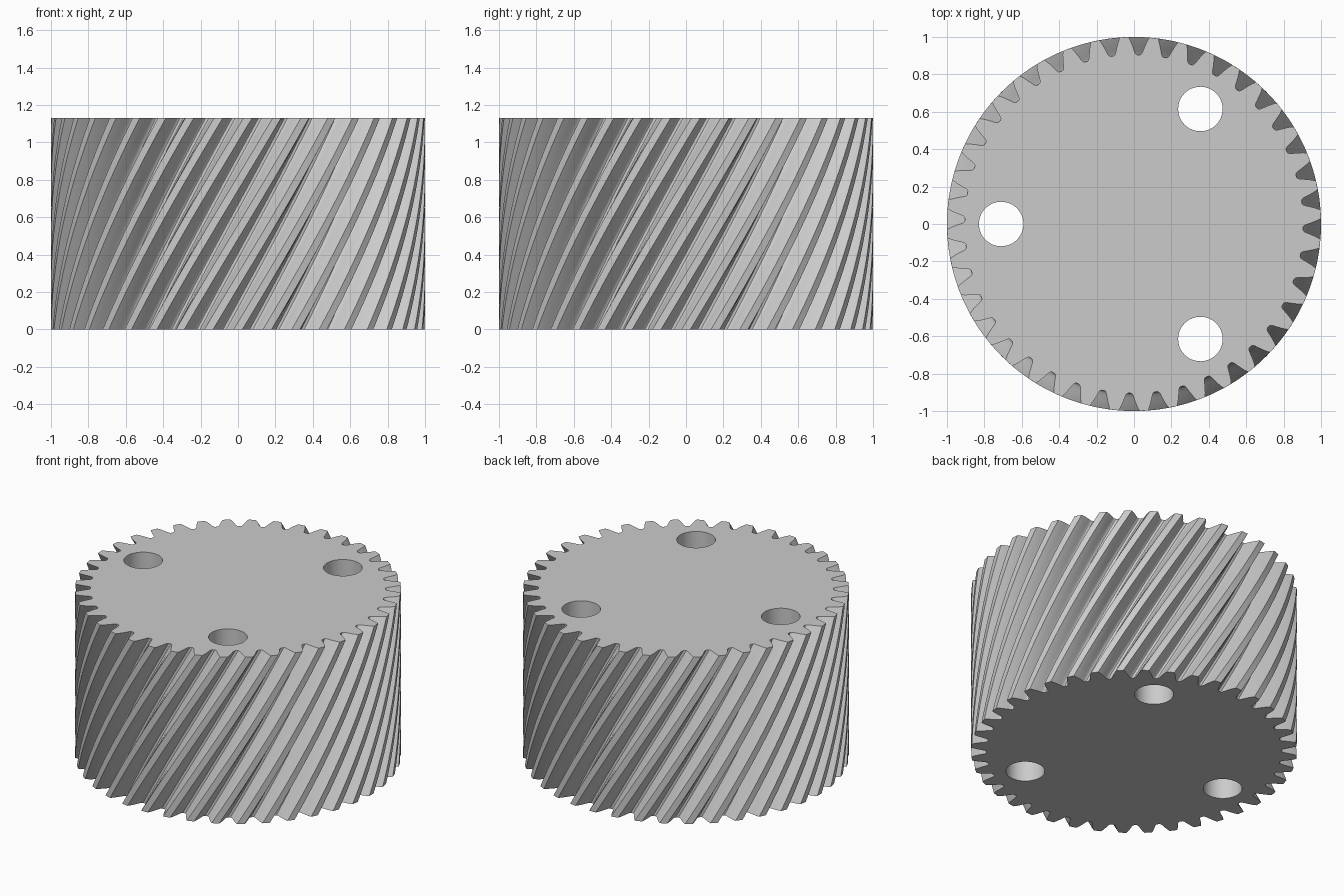
import bpy, bmesh
from math import radians, cos, sin, pi

cube = bpy.data.objects.get("Cube")
if cube:
    bpy.data.objects.remove(cube)

TEETH, HEIGHT, LAYERS = 40, 1.13, 32
TWIST = radians(39)           # a tooth is centred on +x at the bottom
HOLE_RADIUS, HOLE_OFFSET = 0.119, 0.71

# Half tooth outline: radius and half angle, from root to tip
FLANK = [(0.905, 0.069), (0.909, 0.062), (0.918, 0.056), (0.935, 0.050),
         (0.957, 0.042), (0.98, 0.033), (1.0, 0.023)]

steel = bpy.data.materials.new("grey steel")
steel.use_nodes = True
grey = (0.6, 0.6, 0.6, 1)
steel.diffuse_color = grey
steel.node_tree.nodes["Principled BSDF"].inputs["Base Color"].default_value = grey


def gear_outline():
    """Polar points around the whole gear."""
    tooth = [(r, -a) for r, a in FLANK] + [(r, a) for r, a in reversed(FLANK)]
    return [(r, a + i * 2 * pi / TEETH) for i in range(TEETH) for r, a in tooth]


def ring(bm, points, z):
    return [bm.verts.new((x, y, z)) for x, y in points]


def bridge(bm, low, high, inward=False):
    n = len(low)
    for i in range(n):
        j = (i + 1) % n
        quad = (low[i], low[j], high[j], high[i])
        bm.faces.new(quad[::-1] if inward else quad)


bm = bmesh.new()
outline = gear_outline()

# Twisted toothed wall
rings = []
for k in range(LAYERS + 1):
    t = k / LAYERS
    turn = TWIST * t
    rings.append(ring(bm, [(r * cos(a + turn), r * sin(a + turn)) for r, a in outline], HEIGHT * t))
for low, high in zip(rings, rings[1:]):
    bridge(bm, low, high)

# Three straight through holes
rims = [[rings[0]], [rings[-1]]]
for i in range(3):
    c = pi / 3 + i * 2 * pi / 3
    circle = [(HOLE_OFFSET * cos(c) + HOLE_RADIUS * cos(s * pi / 24),
               HOLE_OFFSET * sin(c) + HOLE_RADIUS * sin(s * pi / 24)) for s in range(48)]
    low, high = ring(bm, circle, 0), ring(bm, circle, HEIGHT)
    bridge(bm, low, high, inward=True)
    rims[0].append(low)
    rims[1].append(high)

# Flat end caps around the holes
for loops, up in zip(rims, (-1, 1)):
    edges = [bm.edges.get((v, loop[(i + 1) % len(loop)])) for loop in loops for i, v in enumerate(loop)]
    bmesh.ops.triangle_fill(bm, use_beauty=True, use_dissolve=False, edges=edges, normal=(0, 0, up))
bmesh.ops.recalc_face_normals(bm, faces=bm.faces)

mesh = bpy.data.meshes.new("helical_gear")
bm.to_mesh(mesh)
bm.free()
mesh.materials.append(steel)
gear = bpy.data.objects.new("helical_gear", mesh)
bpy.context.collection.objects.link(gear)

bpy.ops.object.select_all(action="DESELECT")
gear.select_set(True)
bpy.context.view_layer.objects.active = gear
bpy.ops.object.shade_smooth_by_angle(angle=radians(30))
